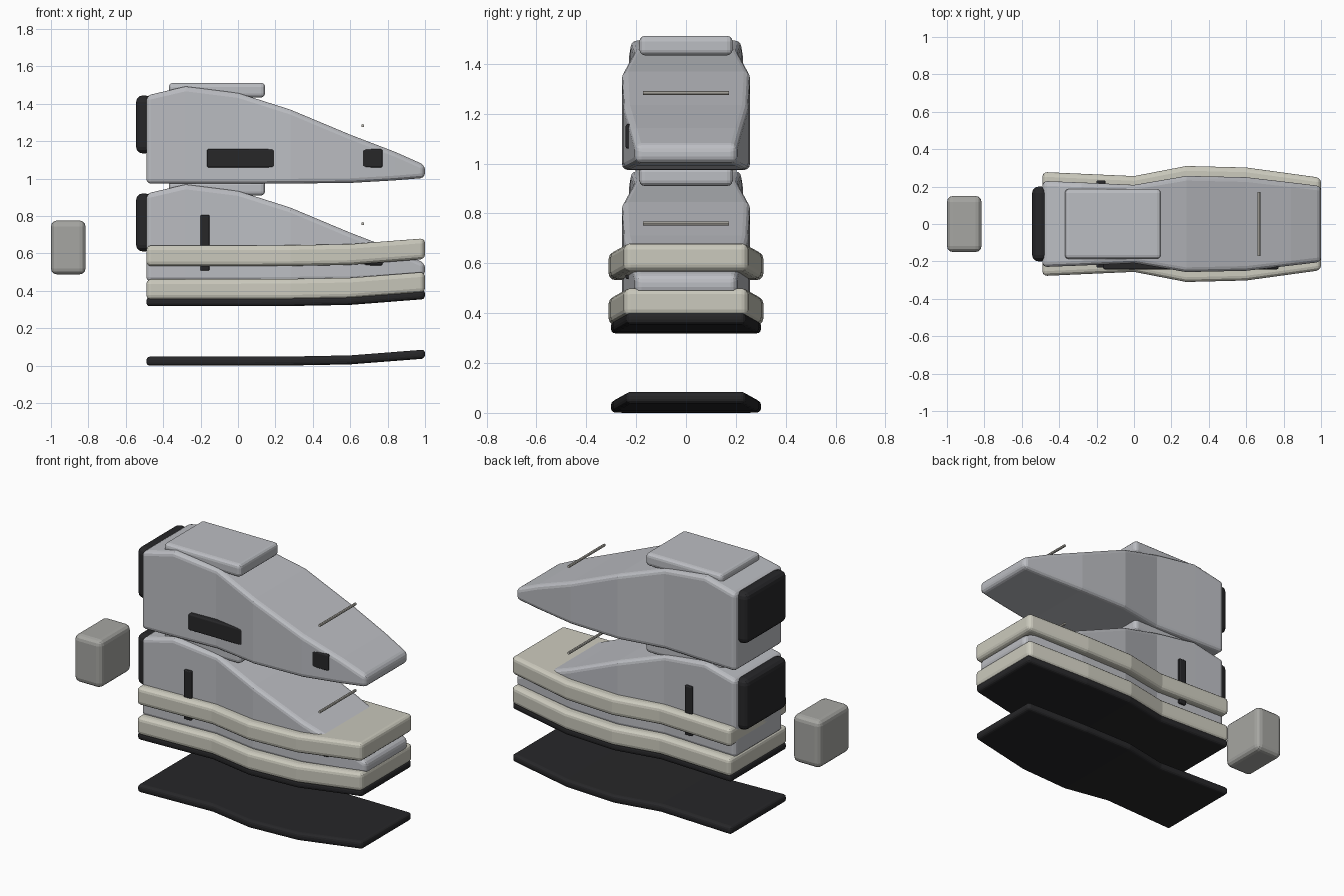
import bpy, bmesh, math

if "Cube" in bpy.data.objects:
    bpy.data.objects.remove(bpy.data.objects["Cube"])


def material(name, r, g, b):
    m = bpy.data.materials.new(name)
    m.diffuse_color = (r, g, b, 1)
    m.use_nodes = True
    m.node_tree.nodes["Principled BSDF"].inputs["Base Color"].default_value = m.diffuse_color
    return m


SHELL = material("pale_grey", 0.50, 0.51, 0.54)
FOAM = material("cream", 0.60, 0.59, 0.51)
RUBBER = material("black_rubber", 0.02, 0.02, 0.022)
STONE = material("warm_grey", 0.38, 0.38, 0.36)
CORD = material("cord", 0.55, 0.53, 0.48)


def finish(name, bm, mat, bevel, segments=3):
    bmesh.ops.recalc_face_normals(bm, faces=bm.faces)
    me = bpy.data.meshes.new(name)
    bm.to_mesh(me)
    bm.free()
    me.materials.append(mat)
    ob = bpy.data.objects.new(name, me)
    bpy.context.collection.objects.link(ob)
    if bevel:
        mod = ob.modifiers.new("rounded_edges", "BEVEL")
        mod.width = bevel
        mod.segments = segments
        mod.limit_method = 'ANGLE'
        mod.angle_limit = math.radians(40)
    return ob


def loft(name, stations, mat, bevel):
    """Lengthwise slab from stations (x, half width, bottom z, top z)."""
    bm = bmesh.new()
    rings = [[bm.verts.new(p) for p in ((x, -w, lo), (x, w, lo), (x, w, hi), (x, -w, hi))]
             for x, w, lo, hi in stations]
    for a, b in zip(rings, rings[1:]):
        for i in range(4):
            j = (i + 1) % 4
            bm.faces.new((a[i], a[j], b[j], b[i]))
    bm.faces.new(rings[0])
    bm.faces.new(rings[-1])
    return finish(name, bm, mat, bevel)


def box(name, x, y, z, mat, bevel):
    bm = bmesh.new()
    bmesh.ops.create_cube(bm, size=1)
    for v in bm.verts:
        v.co = [r[0] if c < 0 else r[1] for c, r in zip(v.co, (x, y, z))]
    return finish(name, bm, mat, bevel)


def rod(name, x, z, half, r, mat):
    bm = bmesh.new()
    bmesh.ops.create_cone(bm, cap_ends=True, segments=8, radius1=r, radius2=r, depth=2 * half)
    for v in bm.verts:
        v.co = (x + v.co.x, v.co.z, z + v.co.y)
    return finish(name, bm, mat, 0)


# Sole plan: x, half width, toe rise
PLAN = [(-0.49, 0.278, 0), (0, 0.256, 0), (0.28, 0.31, 0.001), (0.6, 0.302, 0.007), (1.0, 0.247, 0.038)]


def sole(name, z, thick, inset, mat, bevel):
    return loft(name, [(x, w - inset, z + up, z + up + thick) for x, w, up in PLAN], mat, bevel)


# Shell side profile: x, half width, bottom, top
SHELL_STATIONS = [(-0.49, 0.23, 0.973, 1.444), (-0.28, 0.222, 0.973, 1.493), (0, 0.209, 0.973, 1.458),
                  (0.28, 0.257, 0.974, 1.369), (0.6, 0.25, 0.977, 1.235),
                  (0.84, 0.222, 0.991, 1.143), (1.0, 0.203, 1.004, 1.072)]


def upper(prefix, dz):
    # Shell with collar pad, heel cap, side stripe and cross cord
    loft(prefix + "_shell", [(x, w, lo + dz, hi + dz) for x, w, lo, hi in SHELL_STATIONS], SHELL, 0.025)
    box(prefix + "_collar_pad", (-0.37, 0.145), (-0.187, 0.187), (1.434 + dz, 1.512 + dz), SHELL, 0.022)
    box(prefix + "_heel_cap", (-0.545, -0.46), (-0.2, 0.2), (1.135 + dz, 1.445 + dz), RUBBER, 0.035)
    box(prefix + "_side_stripe", (-0.165, 0.772), (-0.242, -0.18), (1.06 + dz, 1.158 + dz), RUBBER, 0.008)
    rod(prefix + "_cross_cord", 0.667, 1.283 + dz, 0.172, 0.008, CORD)


# Loose bottom layer
sole("loose_outsole", 0, 0.048, 0.009, RUBBER, 0.018)

# Middle stack: outsole, two foam bands and an upper with a strap
sole("outsole", 0.318, 0.048, 0.009, RUBBER, 0.018)
sole("lower_foam_band", 0.352, 0.111, 0, FOAM, 0.025)
sole("upper_foam_band", 0.532, 0.111, 0, FOAM, 0.025)
upper("lower", -0.524)
box("side_strap", (-0.201, -0.153), (-0.233, 0.233), (0.508, 0.806), RUBBER, 0.006)

# Top upper floating above
upper("upper", 0)

# Separate block behind the heel
box("rear_block", (-1.0, -0.815), (-0.15, 0.15), (0.488, 0.776), STONE, 0.032)
